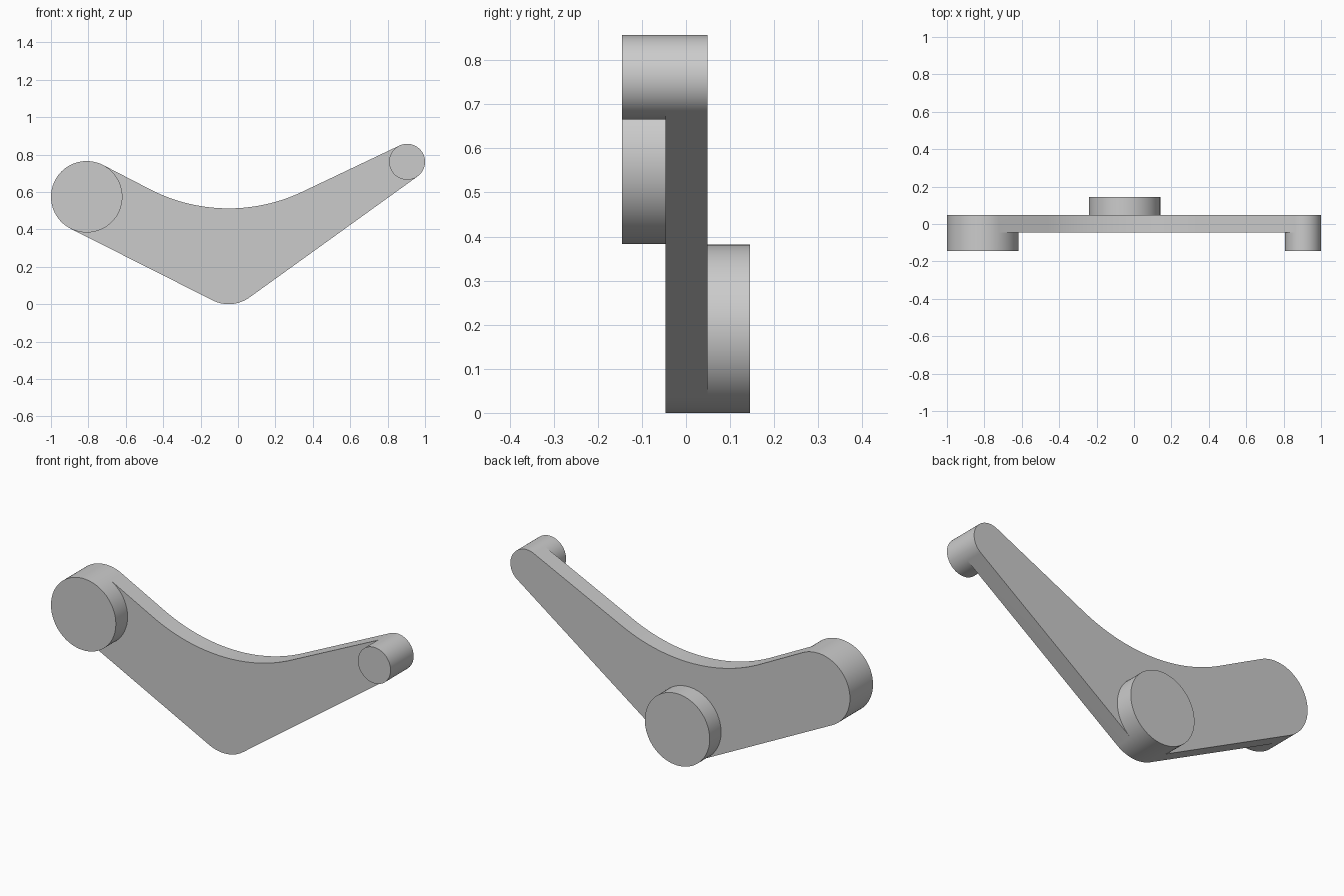
import bpy, bmesh, math

if "Cube" in bpy.data.objects:
    bpy.data.objects.remove(bpy.data.objects["Cube"])

# Plate and boss depths
FRONT, PLATE_FRONT, PLATE_BACK, BACK = -0.145, -0.046, 0.049, 0.145

# Circles: x, z, radius
LEFT = (-0.809, 0.574, 0.191)
PIVOT = (-0.05, 0.191, 0.191)
RIGHT = (0.904, 0.761, 0.096)
SADDLE = (-0.05, 1.429, 0.917)


def arc(circle, a0, a1, n=40):
    cx, cz, r = circle
    angles = [math.radians(a0 + (a1 - a0) * i / n) for i in range(n + 1)]
    return [(cx + r * math.cos(a), cz + r * math.sin(a)) for a in angles]


# Tangent angles in degrees
slope_l = math.degrees(math.atan2(LEFT[1] - PIVOT[1], PIVOT[0] - LEFT[0]))
up_l, low_l = 90 - slope_l, 270 - slope_l
dx, dz = RIGHT[0] - PIVOT[0], RIGHT[1] - PIVOT[1]
low_r = math.degrees(math.atan2(dz, dx)
                     - math.acos((PIVOT[2] - RIGHT[2]) / math.hypot(dx, dz)))
up_r = 115.6

# Each round end as an outer arc and the inner arc that completes its circle
left_out, left_in = arc(LEFT, up_l, low_l), arc(LEFT, up_l, low_l - 360)
pivot_out, pivot_in = arc(PIVOT, low_l, low_r + 360, 24), arc(PIVOT, low_l, low_r, 60)
right_out, right_in = arc(RIGHT, low_r, up_r), arc(RIGHT, low_r, up_r - 360)
saddle = arc(SADDLE, up_r - 180, -90 - slope_l)

bm = bmesh.new()


def cap(path, y):
    bm.faces.new([bm.verts.new((x, y, z)) for x, z in path])


def wall(path, y0, y1):
    for (x0, z0), (x1, z1) in zip(path, path[1:] + path[:1]):
        bm.faces.new([bm.verts.new(p) for p in
                      ((x0, y0, z0), (x1, y0, z1), (x1, y1, z1), (x0, y1, z0))])


# Plate: rim, plus faces that stop at the boss edges
wall(left_out + pivot_out + right_out + saddle, PLATE_FRONT, PLATE_BACK)
cap(left_in + pivot_out + right_in + saddle, PLATE_FRONT)
cap(left_out + pivot_in + right_out + saddle, PLATE_BACK)

# Bosses: two at the front, one at the back
for outer, inner, y0, y1 in ((left_out, left_in, PLATE_FRONT, FRONT),
                             (right_out, right_in, PLATE_FRONT, FRONT),
                             (pivot_out, pivot_in, PLATE_BACK, BACK)):
    ring = outer + inner[-2:0:-1]
    wall(ring, y0, y1)
    cap(ring, y1)

# Weld into one solid
bmesh.ops.remove_doubles(bm, verts=bm.verts, dist=1e-5)
bmesh.ops.recalc_face_normals(bm, faces=bm.faces)
mesh = bpy.data.meshes.new("rocker_arm")
bm.to_mesh(mesh)
bm.free()
arm = bpy.data.objects.new("rocker_arm", mesh)
bpy.context.collection.objects.link(arm)
bpy.context.view_layer.objects.active = arm
arm.select_set(True)
bpy.ops.object.shade_smooth_by_angle(angle=math.radians(30))
